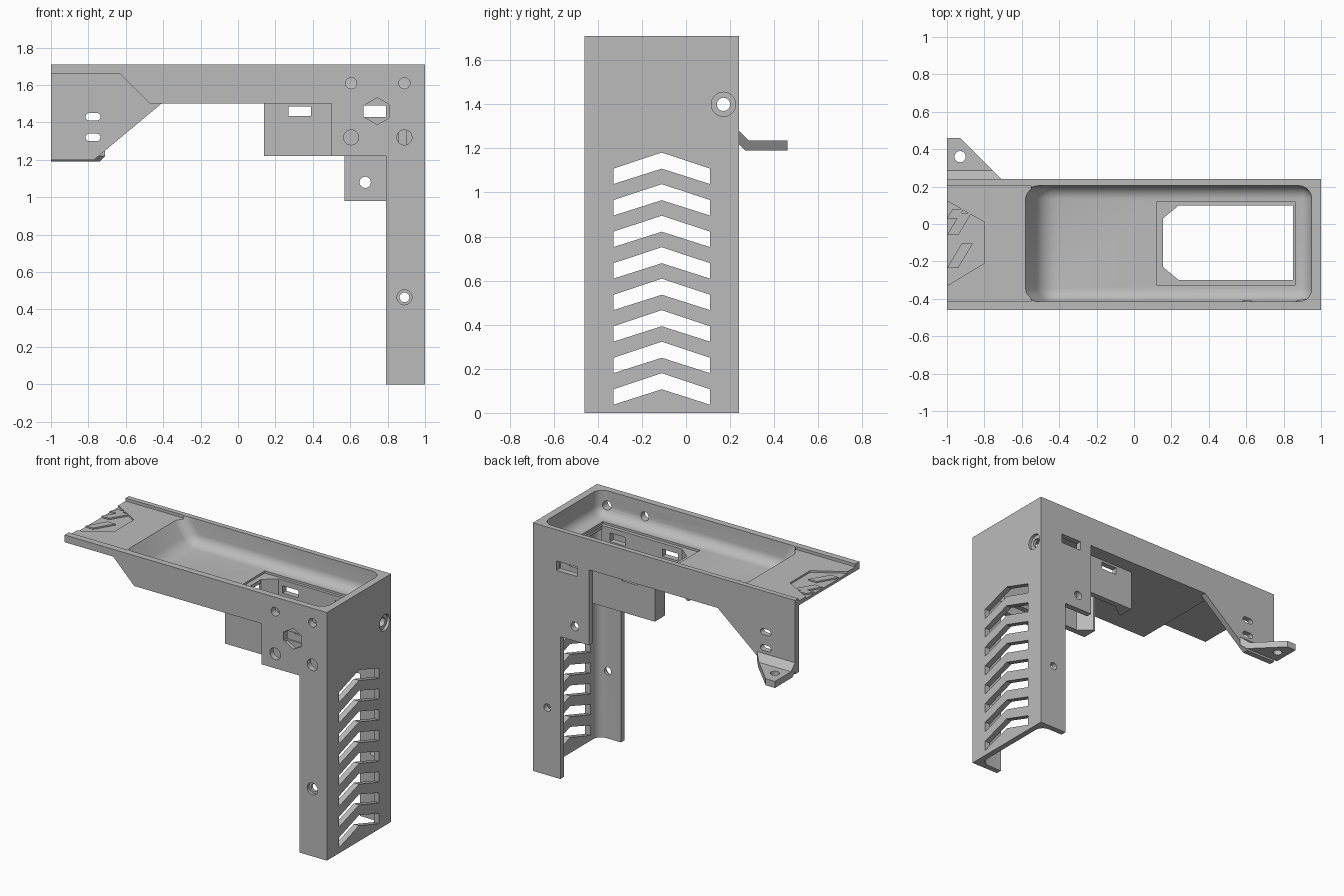
import bpy, bmesh, math
from mathutils import Vector

cube = bpy.data.objects.get("Cube")
if cube:
    bpy.data.objects.remove(cube, do_unlink=True)

grey = bpy.data.materials.new("plain_grey")
grey.use_nodes = True
colour = (0.5, 0.5, 0.5, 1)
grey.diffuse_color = colour
grey.node_tree.nodes["Principled BSDF"].inputs["Base Color"].default_value = colour

FRONT, BACK, WALL = -0.46, 0.24, 0.04
TOP, BASE = 1.71, 1.5


def place(axis, a, b, h):
    return {"x": Vector((h, a, b)), "y": Vector((a, h, b)), "z": Vector((a, b, h))}[axis]


def prism(name, axis, pts, lo, hi):
    """Extrude a 2D outline along an axis."""
    bm = bmesh.new()
    ends = [[bm.verts.new(place(axis, a, b, h)) for a, b in pts] for h in (lo, hi)]
    for loop in ends:
        bm.faces.new(loop)
    for i in range(len(pts)):
        j = (i + 1) % len(pts)
        bm.faces.new((ends[0][i], ends[0][j], ends[1][j], ends[1][i]))
    bmesh.ops.recalc_face_normals(bm, faces=bm.faces)
    mesh = bpy.data.meshes.new(name)
    bm.to_mesh(mesh)
    bm.free()
    mesh.materials.append(grey)
    obj = bpy.data.objects.new(name, mesh)
    bpy.context.collection.objects.link(obj)
    return obj


def rect(a0, a1, b0, b1):
    return [(a0, b0), (a1, b0), (a1, b1), (a0, b1)]


def ring(a, b, r, n=32, turn=0.0):
    return [(a + r * math.cos(turn + math.tau * i / n),
             b + r * math.sin(turn + math.tau * i / n)) for i in range(n)]


def stadium(a, b, half, r):
    arc = [math.pi * i / 10 - math.pi / 2 for i in range(11)]
    return [(a + s * (half + r * math.cos(t)), b + s * r * math.sin(t)) for s in (1, -1) for t in arc]


def cut(obj, *cutters):
    """Subtract each cutter, then delete it."""
    for c in cutters:
        c.hide_render = True
        mod = obj.modifiers.new("cut", "BOOLEAN")
        mod.operation, mod.solver, mod.object = "DIFFERENCE", "EXACT", c
        bpy.context.view_layer.objects.active = obj
        bpy.ops.object.modifier_apply(modifier=mod.name)
        bpy.data.objects.remove(c, do_unlink=True)


def hole(axis, pts, lo, hi):
    return prism("cutter", axis, pts, lo, hi)


# Tray block with a raised shelf at its open end
tray = prism("tray", "y", [(-1, 1.66), (-0.63, 1.66), (-0.47, BASE), (1, BASE), (1, TOP), (-1, TOP)],
             FRONT, BACK)

# Rounded tray cavity
cavity = hole("y", [(-0.48, 1.54), (0.95, 1.54), (0.95, 1.84), (-0.68, 1.84)], -0.415, 0.205)
bm = bmesh.new()
bm.from_mesh(cavity.data)
lower = [e for e in bm.edges if min(v.co.z for v in e.verts) < 1.6]
bmesh.ops.bevel(bm, geom=lower, offset=0.07, segments=7, profile=0.5, affect="EDGES")
bm.to_mesh(cavity.data)
bm.free()
cut(tray, cavity, hole("z", rect(-1.1, -0.55, -0.415, 0.205), 1.69, 1.9))

# Floor opening with a shallow seat around it
cut(tray, hole("z", rect(0.12, 0.86, -0.325, 0.12), 1.525, 1.6),
    hole("z", [(0.155, -0.23), (0.24, -0.3), (0.85, -0.3), (0.85, 0.1), (0.24, 0.1), (0.155, 0.03)],
         1.4, 1.6))

# Shallow recess with slanted ribs on the shelf
cut(tray, hole("z", [(-1.1, -0.39), (-0.8, -0.21), (-0.8, 0.01), (-1.1, 0.18)], 1.678, 1.8))
for i, (x, y, length) in enumerate([(-1, -0.235, 0.13), (-1, -0.06, 0.12), (-1, 0.03, 0.05)]):
    prism(f"shelf_rib_{i + 1}", "z",
          [(x, y), (x + 0.06, y), (x + 0.06 + length * 0.6, y + length), (x + length * 0.6, y + length)],
          1.676, 1.688)

# Leg: channel section with rounded inner corners
def fillet(cx, cy, r, start):
    return [(cx + r * math.cos(start + math.pi / 2 * i / 6),
             cy + r * math.sin(start + math.pi / 2 * i / 6)) for i in range(7)]


r, inner = 0.06, 1 - WALL
section = [(0.79, FRONT), (1, FRONT), (1, BACK), (0.79, BACK), (0.79, BACK - WALL)]
section += fillet(inner - r, BACK - WALL - r, r, 0)[::-1]
section += fillet(inner - r, FRONT + WALL + r, r, -math.pi / 2)[::-1]
section += [(0.79, FRONT + WALL)]
leg = prism("leg_channel", "z", section, 0, BASE)

# Chevron vents
for k in range(8):
    z = 0.037 + 0.143 * k
    cut(leg, hole("x", [(-0.33, z), (-0.11, z + 0.07), (0.11, z), (0.11, z + 0.07),
                        (-0.11, z + 0.143), (-0.33, z + 0.07)], 0.9, 1.1))

# Counterbored cable hole and cross holes in the leg
cut(leg, hole("x", ring(0.17, 1.4, 0.055), 0.98, 1.1), hole("x", ring(0.17, 1.4, 0.03), 0.7, 1.1),
    hole("y", ring(0.89, 0.465, 0.026), -1, 1), hole("y", ring(0.89, 0.465, 0.04), -1, FRONT + 0.02),
    hole("y", ring(0.89, 1.32, 0.04), -1, FRONT + WALL))

# Cheeks beside the leg
front_cheek = prism("front_cheek", "y", rect(0.5, 0.79, 1.22, BASE), FRONT, FRONT + WALL)
rear_cheek = prism("rear_cheek", "y", rect(0.57, 0.79, 0.98, BASE), BACK - WALL, BACK)
cut(front_cheek, hole("y", ring(0.605, 1.32, 0.04), -1, 0))
cut(rear_cheek, hole("y", ring(0.68, 1.08, 0.03), 0, 1))

# Hexagonal socket and rectangular latch window
for part in (front_cheek, leg, tray):
    cut(part, hole("y", ring(0.745, 1.46, 0.072, 6, math.pi / 2), -1, FRONT + 0.025))
for part in (front_cheek, leg):
    cut(part, hole("y", rect(0.67, 0.79, 1.43, 1.49), -1, 0))
for part in (rear_cheek, leg):
    cut(part, hole("y", rect(0.66, 0.82, 1.43, 1.495), 0, 1))

# Screw holes through the tray front
for x in (0.605, 0.89):
    cut(tray, hole("y", ring(x, 1.61, 0.03), -1, -0.3))

# Guide plates under the floor opening, mirrored front to back
for name, s in (("front_guide", 1), ("rear_guide", -1)):
    pts = [(0.14, -0.24), (0.14, -0.14), (0.16, -0.14)]
    outline = [(0.14, -0.24), (0.86, -0.24), (0.86, -0.2), (0.24, -0.2), (0.155, -0.13), (0.14, -0.13)]
    guide = prism(name, "z", [(x, -0.1 + s * y) for x, y in outline], 1.22, BASE)
    cut(guide, hole("y", rect(0.27, 0.39, 1.435, 1.485), -1, 1),
        hole("y", rect(0.67, 0.79, 1.43, 1.49), -1, 1))

# Rear bracket with two slots
bracket = prism("rear_bracket", "y", [(-1, 1.2), (-0.77, 1.2), (-0.41, BASE), (-0.47, BASE),
                                      (-0.63, 1.66), (-1, 1.66)], BACK - WALL, BACK)
for z in (1.43, 1.32):
    cut(bracket, hole("y", stadium(-0.775, z, 0.02, 0.02), 0, 1))

# Rear mounting tab with a clipped corner
tab = prism("mounting_tab", "x", [(BACK, 1.28), (BACK, 1.22), (0.27, 1.19), (0.46, 1.19),
                                  (0.46, 1.235), (0.285, 1.235)], -1, -0.71)
cut(tab, hole("z", [(-0.71, 0.24), (-0.6, 0.24), (-0.6, 0.6), (-1.07, 0.6)], 1, 1.4),
    hole("z", ring(-0.93, 0.36, 0.03), 1, 1.4))

# Smooth curved surfaces, keep hard edges
for obj in bpy.context.scene.objects:
    obj.select_set(obj.type == "MESH")
bpy.context.view_layer.objects.active = tray
bpy.ops.object.shade_smooth_by_angle(angle=math.radians(30))
